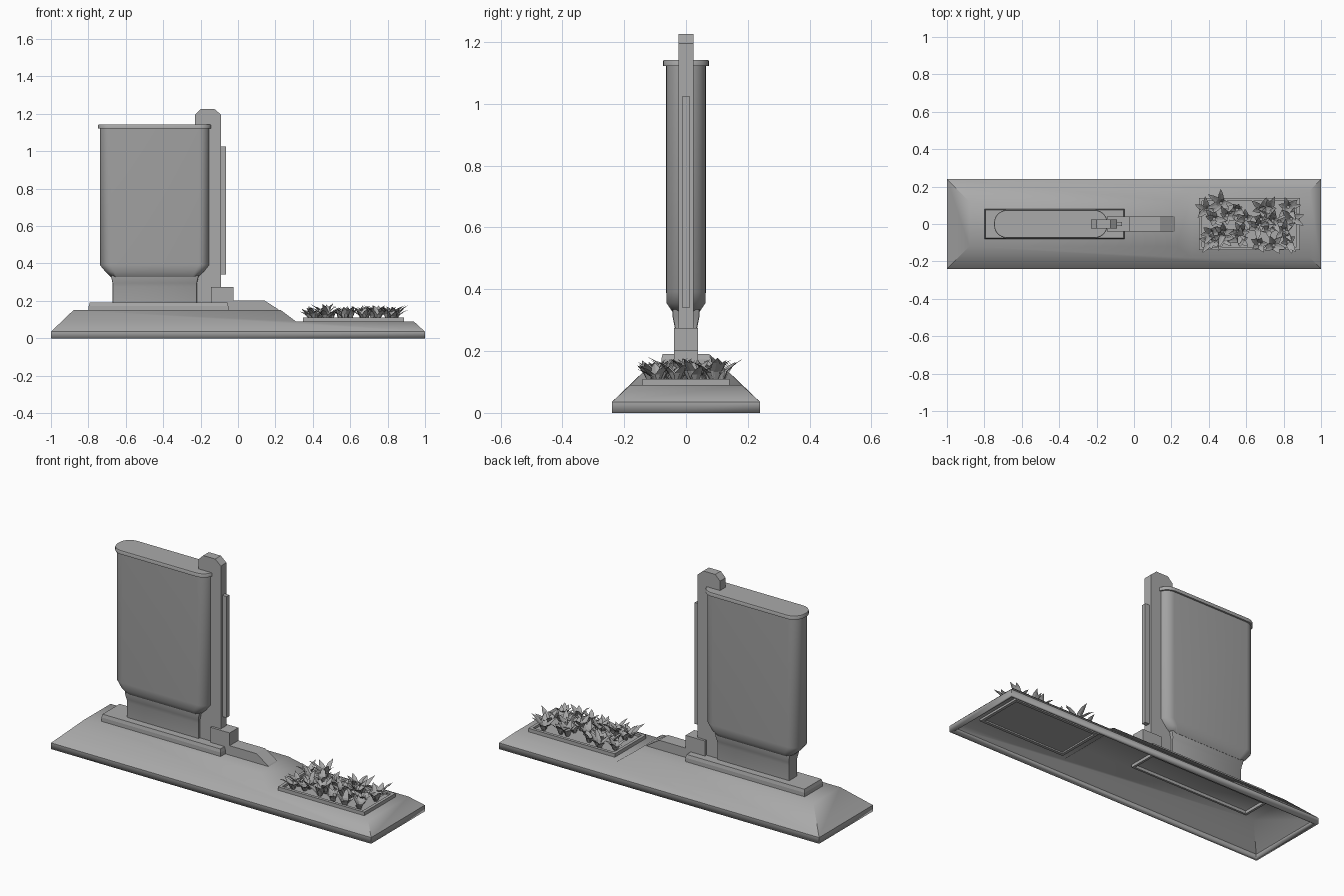
import bpy, bmesh, math, random
from mathutils import Vector

if "Cube" in bpy.data.objects:
    bpy.data.objects.remove(bpy.data.objects["Cube"])

random.seed(11)

grey = bpy.data.materials.new("dark_grey")
grey.diffuse_color = (0.4, 0.4, 0.4, 1)
grey.use_nodes = True
grey.node_tree.nodes["Principled BSDF"].inputs["Base Color"].default_value = grey.diffuse_color
leaf = bpy.data.materials.new("grass_grey")
leaf.diffuse_color = (0.38, 0.38, 0.38, 1)
leaf.use_nodes = True
leaf.node_tree.nodes["Principled BSDF"].inputs["Base Color"].default_value = leaf.diffuse_color
body_grey = bpy.data.materials.new("body_grey")
body_grey.diffuse_color = (0.36, 0.36, 0.36, 1)
body_grey.use_nodes = True
body_grey.node_tree.nodes["Principled BSDF"].inputs["Base Color"].default_value = body_grey.diffuse_color


def finish(name, bm, smooth=None, mat=grey):
    bmesh.ops.recalc_face_normals(bm, faces=bm.faces[:])
    me = bpy.data.meshes.new(name)
    bm.to_mesh(me)
    bm.free()
    me.materials.append(mat)
    ob = bpy.data.objects.new(name, me)
    bpy.context.collection.objects.link(ob)
    if smooth:
        bpy.ops.object.select_all(action='DESELECT')
        ob.select_set(True)
        bpy.context.view_layer.objects.active = ob
        bpy.ops.object.shade_smooth_by_angle(angle=math.radians(smooth))
    return ob


def loft(name, rings, smooth=None, caps=(True, True), mat=grey):
    """Bridge equal-length closed rings of points."""
    bm = bmesh.new()
    vs = [[bm.verts.new(p) for p in r] for r in rings]
    n = len(vs[0])
    for a, b in zip(vs, vs[1:]):
        for i in range(n):
            bm.faces.new((a[i], a[(i + 1) % n], b[(i + 1) % n], b[i]))
    if caps[0]:
        bm.faces.new(vs[0])
    if caps[1]:
        bm.faces.new(vs[-1])
    return finish(name, bm, smooth, mat)


def rect(cx, hx, hy, z):
    return [(cx + sx * hx, sy * hy, z) for sx, sy in ((-1, -1), (1, -1), (1, 1), (-1, 1))]


def rounded(cx, hx, hy, z, r, seg=8):
    pts = []
    for k, (sx, sy) in enumerate(((1, 1), (-1, 1), (-1, -1), (1, -1))):
        for i in range(seg + 1):
            a = (k + i / seg) * math.pi / 2
            pts.append((cx + sx * (hx - r) + r * math.cos(a), sy * (hy - r) + r * math.sin(a), z))
    return pts


def extrude_xz(name, profile, hy):
    return loft(name, [[(x, s * hy, z) for x, z in profile] for s in (-1, 1)])


# hollow sloped base: tall section on the left stepping down to a low one on the right
bm = bmesh.new()
top = [(-0.88, 0.12, 0.15), (0.23, 0.12, 0.15), (0.31, 0.18, 0.09), (0.94, 0.18, 0.09)]
f = [bm.verts.new((x, -y, z)) for x, y, z in top]
b = [bm.verts.new(p) for p in top]
mid = [bm.verts.new(p) for p in rect(0, 1, 0.24, 0.035)]
low = [bm.verts.new(p) for p in rect(0, 1, 0.24, 0)]
for i in range(3):
    bm.faces.new((f[i], f[i + 1], b[i + 1], b[i]))
bm.faces.new([mid[0], mid[1]] + f[::-1])
bm.faces.new([mid[2], mid[3]] + b)
bm.faces.new((mid[1], mid[2], b[3], f[3]))
bm.faces.new((mid[3], mid[0], f[0], b[0]))
for i in range(4):
    j = (i + 1) % 4
    bm.faces.new((low[i], low[j], mid[j], mid[i]))
base = finish("base_shell", bm, 45)
shell = base.modifiers.new("thickness", 'SOLIDIFY')
shell.thickness = 0.02
shell.offset = -1

# bin plinth, open underneath
loft("bin_plinth", [rect(-0.425, 0.36, 0.068, 0.15), rect(-0.425, 0.36, 0.068, 0.115),
                    rect(-0.425, 0.373, 0.08, 0.115), rect(-0.425, 0.373, 0.08, 0.172),
                    rect(-0.425, 0.368, 0.076, 0.19)], caps=(False, True))

# bin: neck, body, lid
CX = -0.445
loft("bin_neck", [rounded(CX, hx, hy, z, 0.006, 2) for hx, hy, z in
                  ((0.225, 0.036, 0.185), (0.225, 0.036, 0.275), (0.226, 0.040, 0.295),
                   (0.23, 0.044, 0.313), (0.235, 0.044, 0.335))], 35, mat=body_grey)
loft("bin_body", [rounded(CX, 0.235, 0.045, 0.328, 0.035), rounded(CX, 0.263, 0.063, 0.355, 0.05),
                  rounded(CX, 0.294, 0.064, 0.392, 0.058), rounded(CX, 0.294, 0.064, 1.122, 0.058)],
     50, mat=body_grey)
loft("bin_lid", [rounded(CX, 0.303, 0.074, z, 0.068) for z in (1.122, 1.138)]
     + [rounded(CX, 0.301, 0.072, 1.142, 0.066)], 35)

# hooked post behind the bin, its front strip, foot block and ramp
extrude_xz("post", [(-0.09, 0.2), (-0.09, 1.195), (-0.125, 1.225), (-0.2, 1.225), (-0.23, 1.195),
                    (-0.23, 1.14), (-0.155, 1.14), (-0.155, 0.39), (-0.22, 0.33), (-0.22, 0.185),
                    (-0.14, 0.185)], 0.025)
extrude_xz("post_strip", [(-0.1, 0.34), (-0.063, 0.34), (-0.063, 1.025), (-0.1, 1.025)], 0.012)
extrude_xz("foot_block", [(-0.145, 0.14), (-0.025, 0.14), (-0.025, 0.275), (-0.145, 0.275)], 0.039)
extrude_xz("foot_ramp", [(-0.03, 0.14), (0.23, 0.14), (0.215, 0.155), (0.14, 0.203), (-0.03, 0.203)], 0.039)

# planter tray: raised rim above and below, soil inside
PX = 0.617
loft("planter_tray", [rect(PX, 0.253, 0.123, 0.068), rect(PX, 0.253, 0.123, 0.06),
                      rect(PX, 0.27, 0.14, 0.06), rect(PX, 0.27, 0.14, 0.11),
                      rect(PX, 0.253, 0.123, 0.11), rect(PX, 0.253, 0.123, 0.097)])

# grass: loosely scattered tufts of broad creased blades curving outwards
bm = bmesh.new()
NX, NY = 6, 4
for ix in range(NX):
    for iy in range(NY):
        cx = PX + (ix / (NX - 1) - 0.5) * 0.41 + random.uniform(-0.03, 0.03)
        cy = (iy / (NY - 1) - 0.5) * 0.19 + random.uniform(-0.02, 0.02)
        turn = random.uniform(0, 6.28)
        size = random.uniform(0.8, 1.1)
        for k in range(6):
            a = turn + k * math.tau / 6 + random.uniform(-0.4, 0.4)
            out = Vector((math.cos(a), math.sin(a), 0))
            side = Vector((-out.y, out.x, 0))
            reach = random.uniform(0.03, 0.075) * size
            h = random.uniform(0.05, 0.083) * size
            rows = []
            for t, w in ((0, 0.009), (0.4, 0.017), (0.75, 0.012)):
                c = Vector((cx, cy, 0.097)) + out * (0.008 + reach * t ** 1.6)
                c.z += h * t ** 0.8
                rows.append([bm.verts.new(c + side * s * w - out * (0.004 * abs(s)))
                             for s in (-1, 0, 1)])
            tip = bm.verts.new((cx + out.x * (0.008 + reach), cy + out.y * (0.008 + reach), 0.097 + h))
            for r, q in zip(rows, rows[1:]):
                for i in (0, 1):
                    bm.faces.new((r[i], r[i + 1], q[i + 1], q[i]))
            for i in (0, 1):
                bm.faces.new((rows[-1][i], rows[-1][i + 1], tip))
finish("grass", bm, mat=leaf)
